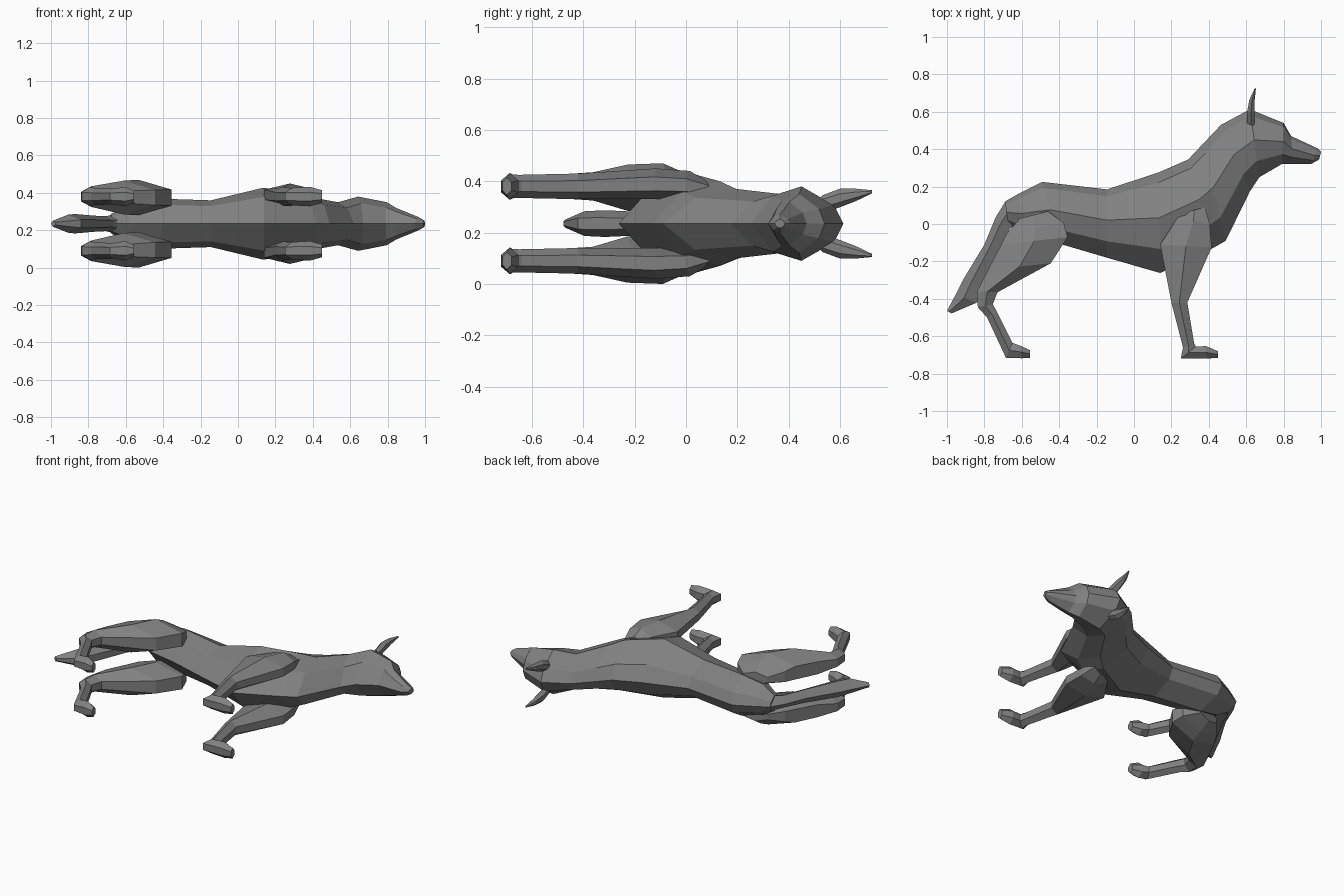
import bpy, bmesh

MID = 0.235  # height of the animal's symmetry plane (it lies on its side)

fur = bpy.data.materials.new("grey_fur")
fur.diffuse_color = (0.22, 0.22, 0.22, 1)

# Cross-sections: (fraction from first to second edge, fraction of half width)
BODY = [(0, 0), (.1, .5), (.45, 1), (.76, .75), (1, 0), (.76, -.75), (.45, -1), (.1, -.5)]
LIMB = [(0, .45), (.5, 1), (1, .45), (1, -.45), (.5, -1), (0, -.45)]
TAIL = [(0, 0), (.4, 1), (1, .45), (1, -.45), (.4, -1)]


def loft(name, rings, section):
    """rings: (x1, y1, x2, y2, half width, sideways offset)"""
    bm = bmesh.new()
    loops = []
    for x1, y1, x2, y2, w, off in rings:
        loops.append([bm.verts.new((x1 + (x2 - x1) * f, y1 + (y2 - y1) * f, MID + off + w * s))
                      for f, s in section])
    n = len(section)
    for a, b in zip(loops, loops[1:]):
        for i in range(n):
            j = (i + 1) % n
            bm.faces.new((a[i], a[j], b[j], b[i]))
    bm.faces.new(loops[0])
    bm.faces.new(loops[-1])
    bmesh.ops.recalc_face_normals(bm, faces=bm.faces)
    me = bpy.data.meshes.new(name)
    bm.to_mesh(me)
    bm.free()
    me.materials.append(fur)
    ob = bpy.data.objects.new(name, me)
    bpy.context.collection.objects.link(ob)
    return ob


# Torso, neck and head as one skin, rump to nose
loft("body", [
    (-.69, .12, -.67, -.01, .05, 0),
    (-.62, .16, -.57, -.07, .10, 0),
    (-.49, .225, -.40, -.105, .135, 0),
    (-.145, .185, -.145, -.18, .125, 0),
    (.13, .275, .14, -.262, .192, 0),
    (.29, .345, .42, -.13, .165, 0),
    (.37, .43, .49, -.09, .135, 0),
    (.465, .53, .62, .175, .115, 0),
    (.62, .613, .67, .25, .145, 0),
    (.80, .54, .79, .32, .115, 0),
    (.84, .47, .85, .32, .085, 0),
    (.98, .405, .945, .32, .036, 0),
    (1.0, .385, .99, .345, .018, 0)], BODY)

# Hanging tail
loft("tail", [
    (-.685, .125, -.63, .0, .05, 0),
    (-.74, .035, -.66, -.02, .04, 0),
    (-.80, -.11, -.72, -.13, .043, 0),
    (-.915, -.30, -.81, -.34, .052, 0),
    (-.955, -.38, -.84, -.42, .048, 0),
    (-1.0, -.465, -.975, -.478, .016, 0)], TAIL)

# Paired parts, given for one side and repeated on the other
PAIRS = {
    "hind_leg": [
        (-.61, .03, -.46, .068, .04, .12),
        (-.68, -.05, -.375, .005, .075, .13),
        (-.71, -.11, -.355, -.07, .095, .14),
        (-.78, -.245, -.445, -.21, .09, .14),
        (-.84, -.36, -.73, -.365, .055, .145),
        (-.835, -.445, -.755, -.43, .05, .145),
        (-.785, -.50, -.735, -.465, .045, .145),
        (-.685, -.715, -.65, -.635, .042, .145),
        (-.60, -.718, -.61, -.65, .052, .145),
        (-.555, -.715, -.555, -.675, .032, .145)],
    "front_leg": [
        (.265, .06, .38, .09, .04, .13),
        (.23, .03, .405, .0, .055, .15),
        (.14, -.11, .415, -.125, .06, .155),
        (.20, -.42, .285, -.42, .05, .145),
        (.262, -.66, .322, -.64, .045, .145),
        (.25, -.72, .33, -.655, .047, .145),
        (.385, -.72, .385, -.653, .052, .145),
        (.45, -.715, .45, -.68, .034, .145)],
    "ear": [
        (.605, .54, .645, .52, .035, .075),
        (.605, .60, .645, .60, .036, .10),
        (.617, .665, .645, .66, .024, .112),
        (.645, .725, .652, .725, .006, .124)],
}
for part, rings in PAIRS.items():
    for side, sign in (("left", 1), ("right", -1)):
        loft(f"{part}_{side}", [r[:5] + (r[5] * sign,) for r in rings], LIMB)
